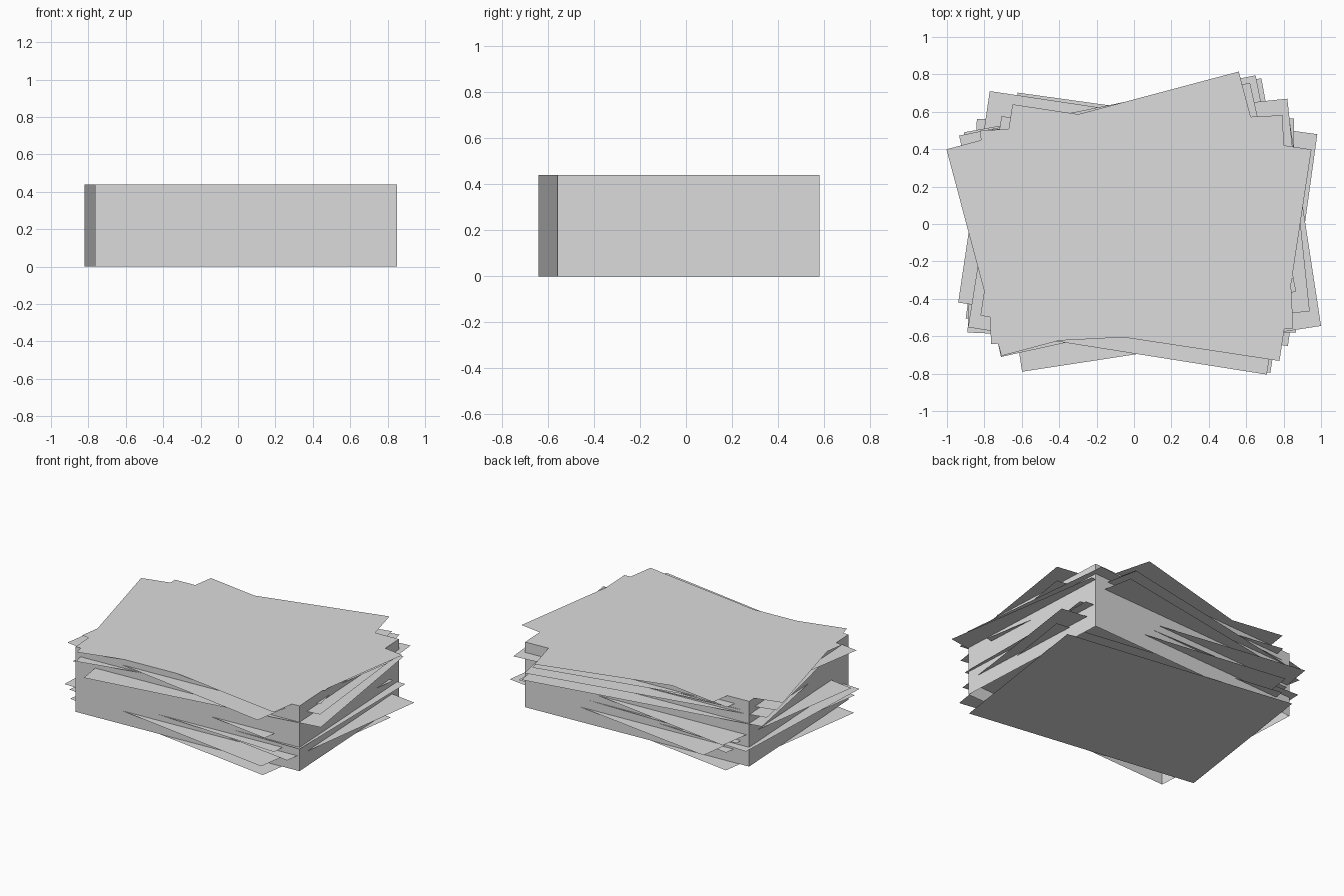
import bpy, math
from mathutils import Matrix, Vector

if "Cube" in bpy.data.objects:
    bpy.data.objects.remove(bpy.data.objects["Cube"])

W, D, H = 1.617, 1.143, 0.44   # sheet width, depth, stack height

paper = bpy.data.materials.new("paper grey")
paper.diffuse_color = (0.72, 0.72, 0.72, 1)
paper.use_nodes = True
paper.node_tree.nodes["Principled BSDF"].inputs["Base Color"].default_value = paper.diffuse_color


def rect(cx, cy, deg):
    """Corners BL, BR, TR, TL of a turned sheet."""
    r = Matrix.Rotation(math.radians(deg), 2)
    return [r @ Vector((sx * W / 2, sy * D / 2)) + Vector((cx, cy))
            for sx, sy in ((-1, -1), (1, -1), (1, 1), (-1, 1))]


def add(name, verts, faces):
    me = bpy.data.meshes.new(name)
    me.from_pydata(verts, [], faces)
    me.materials.append(paper)
    ob = bpy.data.objects.new(name, me)
    bpy.context.collection.objects.link(ob)


# neat pile: upright sides and top, open at the bottom
base = rect(0.015, -0.03, 2.9)
add("neat_pile", [(p.x, p.y, z) for z in (0, H) for p in base],
    [(i, (i + 1) % 4, (i + 1) % 4 + 4, i + 4) for i in range(4)] + [(4, 5, 6, 7)])

# loose sheets: known corner (0 BL, 1 BR, 2 TR, 3 TL), its x, y, turn, height
sheets = [
    (0, -0.90, -0.505, -8.2, 0.0),
    (0, -0.87, -0.557, -8.5, 0.09),
    (2, 0.98, 0.48, -7.9, 0.10),
    (0, -0.89, -0.58, -2.5, 0.13),
    (1, 0.865, -0.58, 0.5, 0.16),
    (0, -0.94, -0.42, -8.5, 0.21),
    (3, -0.91, 0.49, 10.3, 0.29),
    (1, 1.0, -0.545, 8.7, 0.33),
    (2, 0.65, 0.795, 11.5, 0.35),
    (2, 0.82, 0.67, 6.0, 0.37),
    (2, 0.62, 0.755, 12.5, 0.38),
    (1, 0.71, -0.805, -9.0, 0.40),
    (2, 0.56, 0.815, 14.9, 0.441),
    (3, -0.65, 0.64, -8.6, 0.443),
]
for n, (k, x, y, deg, z) in enumerate(sheets):
    off = Vector((x, y)) - rect(0, 0, deg)[k]
    add(f"loose_sheet_{n + 1}", [(p.x, p.y, z) for p in rect(*off, deg)],
        [(0, 1, 2, 3)])
